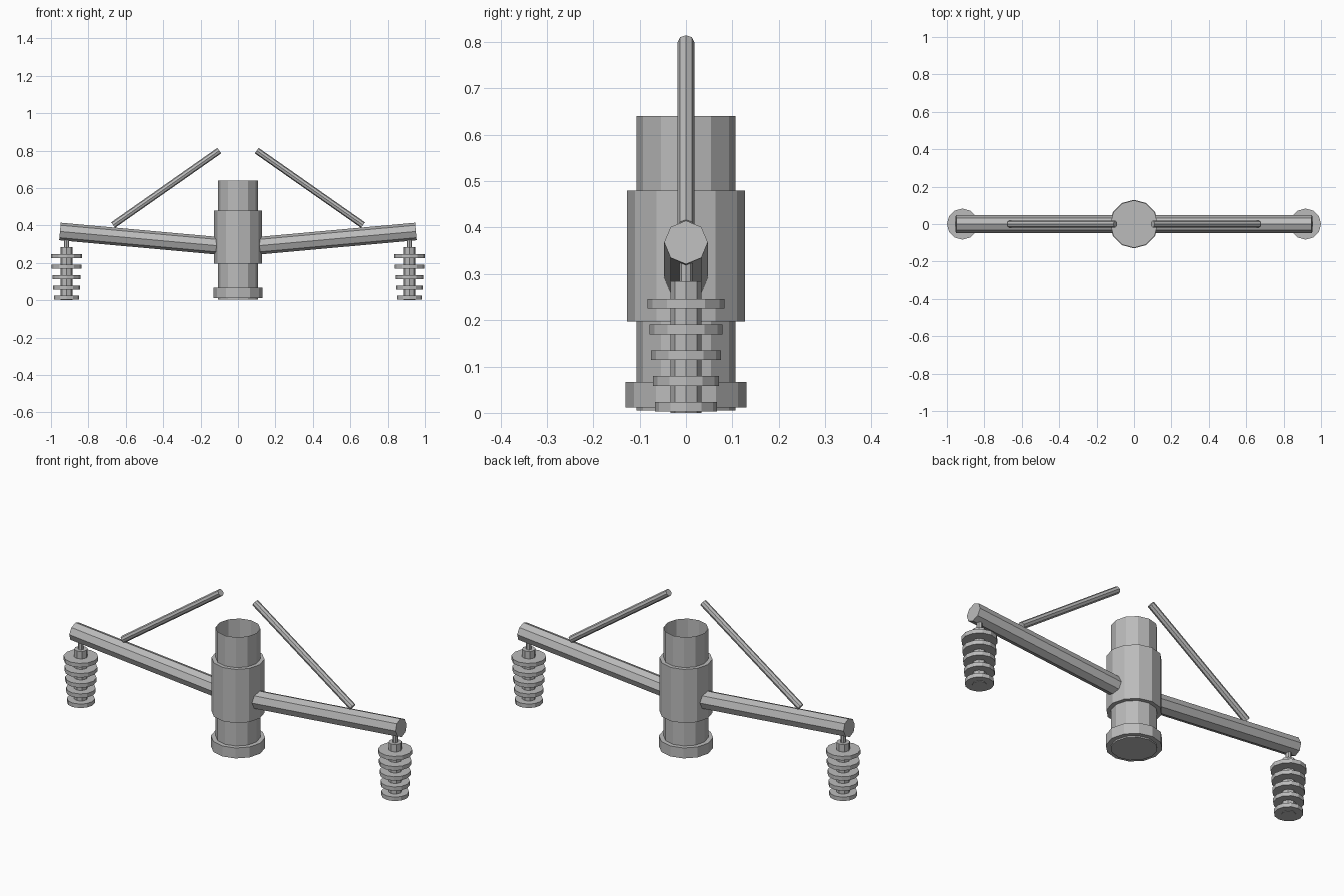
import bpy, bmesh, math
from mathutils import Vector

cube = bpy.data.objects.get("Cube")
if cube:
    bpy.data.objects.remove(cube, do_unlink=True)

grey = bpy.data.materials.new("metal_grey")
grey.use_nodes = True
grey.diffuse_color = (0.5, 0.5, 0.5, 1)
grey.node_tree.nodes["Principled BSDF"].inputs["Base Color"].default_value = (0.5, 0.5, 0.5, 1)


def rod(name, start, end, radius, sides, open_top=False):
    """Faceted cylinder from start to end, with one corner line on its local x axis."""
    start, end = Vector(start), Vector(end)
    axis = end - start
    side = Vector((0, 1, 0))
    other = axis.normalized().cross(side)
    bm = bmesh.new()
    rings = []
    for centre in (start, end):
        ring = []
        for i in range(sides):
            a = math.tau * i / sides
            ring.append(bm.verts.new(centre + radius * (math.cos(a) * side + math.sin(a) * other)))
        rings.append(ring)
    low, high = rings
    for i in range(sides):
        j = (i + 1) % sides
        bm.faces.new((low[i], low[j], high[j], high[i]))
    bm.faces.new(low[::-1])
    if not open_top:
        bm.faces.new(high)
    bmesh.ops.recalc_face_normals(bm, faces=bm.faces)
    mesh = bpy.data.meshes.new(name)
    bm.to_mesh(mesh)
    bm.free()
    mesh.materials.append(grey)
    obj = bpy.data.objects.new(name, mesh)
    bpy.context.collection.objects.link(obj)
    return obj


# Central column: open tube, thick collar and foot ring
rod("column", (0, 0, 0.005), (0, 0, 0.64), 0.107, 12, open_top=True)
rod("collar", (0, 0, 0.197), (0, 0, 0.48), 0.127, 12)
rod("foot_ring", (0, 0, 0.012), (0, 0, 0.067), 0.13, 12)

for label, s in (("left", 1), ("right", -1)):
    # Rising arm and the slanted brace above it
    rod(f"{label}_arm", (s * 0.1, 0, 0.291), (s * 0.952, 0, 0.368), 0.047, 8)
    rod(f"{label}_brace", (s * 0.668, 0, 0.402), (s * 0.1, 0, 0.8), 0.018, 8)

    # Hanging insulator: hook rod, stem and discs that widen upward
    x = s * 0.917
    rod(f"{label}_hook_rod", (x, 0, 0.28), (x, 0, 0.36), 0.014, 8)
    rod(f"{label}_insulator_stem", (x, 0, 0), (x, 0, 0.285), 0.033, 8)
    for i in range(5):
        z = 0.003 + 0.0555 * i
        rod(f"{label}_insulator_disc_{i + 1}", (x, 0, z), (x, 0, z + 0.021), 0.067 + 0.004 * i, 12)
